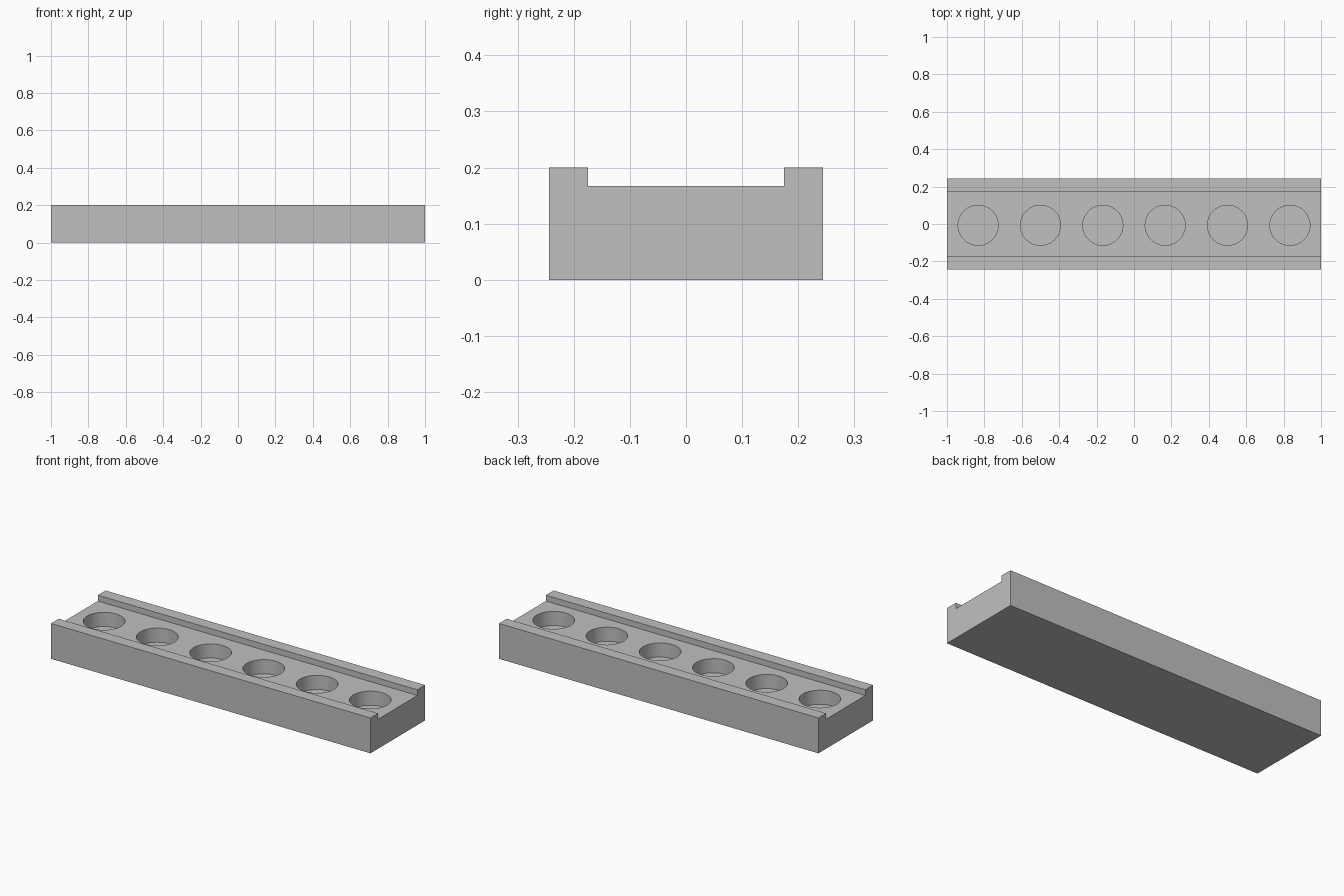
import bpy
import bmesh
from math import radians
from mathutils import Matrix

cube = bpy.data.objects.get("Cube")
if cube:
    bpy.data.objects.remove(cube, do_unlink=True)

HALF_LENGTH, HALF_WIDTH, HEIGHT = 1.0, 0.244, 0.2
CHANNEL_HALF, CHANNEL_Z = 0.175, 0.167
HOLE_COUNT, HOLE_RADIUS, HOLE_DEPTH, HOLE_Y = 6, 0.107, 0.08, -0.007

grey = bpy.data.materials.new("light_grey")
grey.use_nodes = True
colour = (0.53, 0.53, 0.53, 1)
grey.diffuse_color = colour
grey.node_tree.nodes["Principled BSDF"].inputs["Base Color"].default_value = colour


def make_object(name, bm):
    bmesh.ops.recalc_face_normals(bm, faces=bm.faces)
    mesh = bpy.data.meshes.new(name)
    bm.to_mesh(mesh)
    bm.free()
    mesh.materials.append(grey)
    obj = bpy.data.objects.new(name, mesh)
    bpy.context.collection.objects.link(obj)
    return obj


# Block with a shallow channel: end profile extruded along its length
half = [(HALF_WIDTH, 0), (HALF_WIDTH, HEIGHT), (CHANNEL_HALF, HEIGHT), (CHANNEL_HALF, CHANNEL_Z)]
profile = half + [(-y, z) for y, z in reversed(half)]
bm = bmesh.new()
end = bm.faces.new([bm.verts.new((-HALF_LENGTH, y, z)) for y, z in profile])
extruded = bmesh.ops.extrude_face_region(bm, geom=[end])["geom"]
bmesh.ops.translate(bm, vec=(2 * HALF_LENGTH, 0, 0),
                    verts=[v for v in extruded if isinstance(v, bmesh.types.BMVert)])
block = make_object("channelled_block", bm)

# Row of evenly spaced round pockets
bm = bmesh.new()
pitch = 2 * HALF_LENGTH / HOLE_COUNT
for i in range(HOLE_COUNT):
    x = -HALF_LENGTH + pitch * (i + 0.5)
    bmesh.ops.create_cone(bm, cap_ends=True, segments=64, radius1=HOLE_RADIUS,
                          radius2=HOLE_RADIUS, depth=2 * HOLE_DEPTH,
                          matrix=Matrix.Translation((x, HOLE_Y, CHANNEL_Z)))
cutter = make_object("pocket_cutter", bm)
cutter.hide_render = True

# Cut the pockets and discard the cutter
bpy.ops.object.select_all(action="DESELECT")
block.select_set(True)
bpy.context.view_layer.objects.active = block
cut = block.modifiers.new("pockets", "BOOLEAN")
cut.operation = "DIFFERENCE"
cut.solver = "EXACT"
cut.object = cutter
bpy.ops.object.modifier_apply(modifier=cut.name)
bpy.data.objects.remove(cutter, do_unlink=True)
bpy.ops.object.shade_smooth_by_angle(angle=radians(30))
